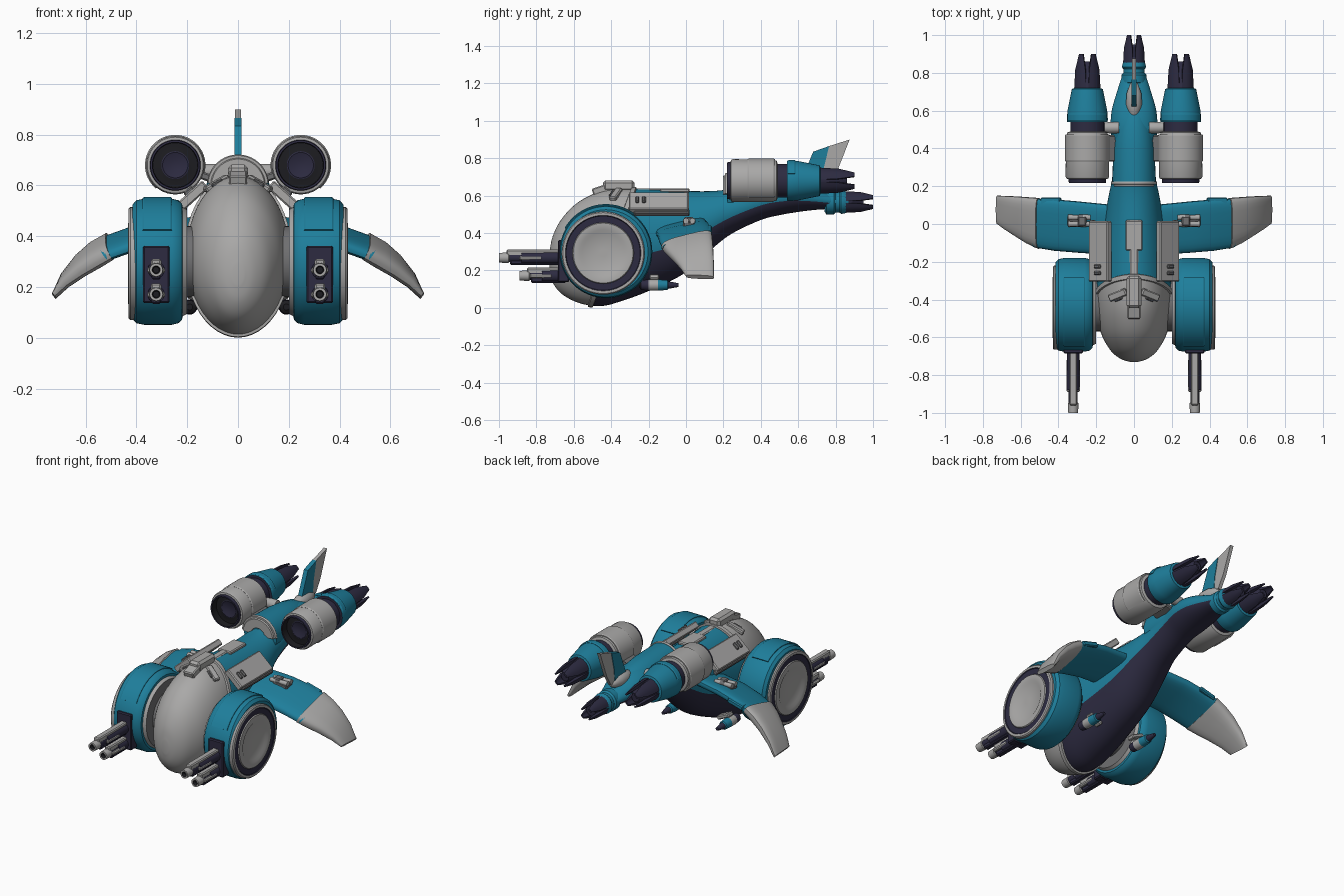
import bpy, bmesh, math
from mathutils import Vector, Matrix

if "Cube" in bpy.data.objects:
    bpy.data.objects.remove(bpy.data.objects["Cube"])

# Flat colours
def material(name, rgb):
    m = bpy.data.materials.new(name)
    m.diffuse_color = (*rgb, 1)
    m.use_nodes = True
    m.node_tree.nodes["Principled BSDF"].inputs["Base Color"].default_value = m.diffuse_color
    return m
MATS = [material("light grey", (.40, .395, .39)), material("teal", (.013, .21, .33)),
        material("dark navy", (.026, .024, .053)), material("gunmetal", (.16, .16, .165)),
        material("near black", (.012, .012, .015))]
GREY, TEAL, NAVY, METAL, BLACK = range(5)

def finish(bm, name, mirror=True):
    bmesh.ops.recalc_face_normals(bm, faces=bm.faces)
    for f in bm.faces:
        f.smooth = True
    for e in bm.edges:
        e.smooth = e.calc_face_angle(0) < math.radians(32)
    me = bpy.data.meshes.new(name)
    bm.to_mesh(me)
    bm.free()
    ob = bpy.data.objects.new(name, me)
    bpy.context.collection.objects.link(ob)
    for m in MATS:
        me.materials.append(m)
    if mirror:
        mod = ob.modifiers.new("mirror", 'MIRROR')
        mod.use_mirror_merge = False
    return ob

def loft(rings, mat):
    """Skin closed rings of equal length, capped at both ends."""
    bm = bmesh.new()
    vs = [[bm.verts.new(p) for p in r] for r in rings]
    n = len(rings[0])
    for i in range(len(vs) - 1):
        for j in range(n):
            k = (j + 1) % n
            bm.faces.new((vs[i][j], vs[i][k], vs[i+1][k], vs[i+1][j])).material_index = mat(i, j)
    bm.faces.new(vs[0]).material_index = mat(0, 0)
    bm.faces.new(vs[-1]).material_index = mat(len(vs) - 1, 0)
    return bm

def spin_point(axis, c, pos, r, a):
    u, v = r * math.cos(a), r * math.sin(a)
    return (pos, c[0] + u, c[1] + v) if axis == 'X' else (c[0] + u, pos, c[1] + v)

def lathe(name, axis, c, prof, mirror=True, n=48):
    rings = [[spin_point(axis, c, p, r, 2 * math.pi * k / n) for k in range(n)] for p, r, _ in prof]
    return finish(loft(rings, lambda i, j: prof[i][2]), name, mirror)

def arc_plate(name, axis, c, p0, p1, r0, r1, a0, a1, mat, mirror=True, n=20):
    prof = [(p0, r0), (p0, r1 - .004), (p0 + .006, r1), (p1 - .006, r1), (p1, r1 - .004), (p1, r0)]
    angs = [math.radians(a0 + (a1 - a0) * k / n) for k in range(n + 1)]
    return finish(loft([[spin_point(axis, c, p, r, a) for p, r in prof] for a in angs],
                       lambda i, j: mat), name, mirror)

def box(name, c, size, mat, roty=0, rotx=0, rotz=0, bevel=.006, mirror=True):
    bm = bmesh.new()
    bmesh.ops.create_cube(bm, size=1, matrix=Matrix.Diagonal((*size, 1)))
    bmesh.ops.bevel(bm, geom=bm.edges[:], offset=min(bevel, min(size) * .3), segments=1, affect='EDGES')
    rot = [Matrix.Rotation(math.radians(a), 4, ax) for a, ax in ((rotz, 'Z'), (roty, 'Y'), (rotx, 'X'))]
    bm.transform(Matrix.Translation(c) @ rot[0] @ rot[1] @ rot[2])
    for f in bm.faces:
        f.material_index = mat
    return finish(bm, name, mirror)

def prism(name, pts, t, mat):
    rings = [[(x, y, z) for y, z in pts] for x in (-t, t)]
    return finish(loft(rings, lambda i, j: mat), name, False)

def claws(name, c, y0, y1, r0, r1, mirror):
    for k in range(4):                                   # tapering exhaust prongs
        a = math.pi / 4 + k * math.pi / 2
        rings = []
        for y, r, w, t in ((y0, r0, .7, .02), (y0 * .45 + y1 * .55, r0 * .93, .62, .02), (y1, r1, .3, .01)):
            angs = [a + w * s for s in (-1, -.5, 0, .5, 1)]
            rings.append([spin_point('Y', c, y, r, b) for b in angs]
                         + [spin_point('Y', c, y, r - t, b) for b in reversed(angs)])
        finish(loft(rings, lambda i, j: NAVY), f"{name}_{k+1}", mirror)

# Hull: lofted stations of (y, half width, bottom z, top z)
ST = [(-.73, .022, .21, .29), (-.718, .062, .15, .365), (-.69, .105, .10, .435), (-.65, .138, .064, .495),
      (-.59, .17, .033, .555), (-.52, .19, .014, .598), (-.44, .2, .011, .628), (-.35, .2, .035, .638),
      (-.2, .183, .09, .634), (0, .16, .19, .625), (.15, .134, .325, .625), (.25, .115, .4, .64),
      (.4, .113, .47, .68), (.5, .124, .496, .69), (.6, .118, .513, .675), (.7, .09, .525, .64), (.8, .058, .53, .605)]
def catmull(pts, sub=4):
    out, P = [], [Vector(p) for p in pts]
    for i in range(len(P) - 1):
        a, b, c, d = P[max(i-1, 0)], P[i], P[i+1], P[min(i+2, len(P)-1)]
        for s in range(sub):
            t = s / sub
            out.append(.5 * (2*b + (c-a)*t + (2*a-5*b+4*c-d)*t*t + (3*b-a-3*c+d)*t**3))
    return out + [P[-1]]
rings = []
for y, w, zb, zt in catmull(ST):
    rings.append([(w * math.cos(k * math.pi / 24), y, (zb + zt) / 2 + (zt - zb) / 2 * math.sin(k * math.pi / 24))
                  for k in range(48)])
bm = loft(rings, lambda i, j: NAVY if 26 <= j < 46 else TEAL)
nrm = Vector((0, 1, -.37))
for off in (0, .03):                                     # canopy and rim cut lines
    bmesh.ops.bisect_plane(bm, geom=bm.verts[:] + bm.edges[:] + bm.faces[:], dist=1e-5,
                           plane_co=(0, -.53 + off, 0), plane_no=nrm)
rim = []
for f in bm.faces:
    m = f.calc_center_median()
    d = m.y + .53 - .37 * m.z
    if d < .03:
        f.material_index = GREY
        if d > 0:
            rim.append(f)
bmesh.ops.recalc_face_normals(bm, faces=bm.faces)
bmesh.ops.inset_region(bm, faces=rim, thickness=.003, depth=.01, use_even_offset=True)
finish(bm, "hull_and_canopy", False)

# Tail nozzle and fin
lathe("tail_nozzle", 'Y', (0, .566), [(.74, .05, TEAL), (.75, .066, TEAL), (.79, .066, TEAL), (.80, .056, TEAL),
      (.82, .056, TEAL), (.83, .064, TEAL), (.85, .06, TEAL), (.87, .048, NAVY), (.95, .032, NAVY)], False)
claws("tail_claw", (0, .566), .85, 1.0, .058, .042, False)
prism("fin_front", [(.6, .64), (.68, .835), (.765, .865), (.735, .74), (.73, .62)], .014, TEAL)
prism("fin_rear", [(.73, .66), (.735, .74), (.765, .865), (.875, .9), (.81, .735), (.765, .66)], .011, GREY)
lathe("fin_base", 'Y', (0, .655), [(.55, .008, GREY), (.57, .026, GREY), (.63, .042, GREY), (.69, .04, GREY),
      (.74, .022, GREY), (.76, .006, GREY)], False, 24)

# Raised hump between the engines with a stepped grey lip, and pylons
for i, (y0, y1, r) in enumerate(((.198, .212, .108), (.208, .226, .122))):
    arc_plate(f"arch_band_{i+1}", 'Y', (0, .6), y0, y1, .05, r, 5, 175, GREY, False)
lathe("rear_hump", 'Y', (0, .602), [(.222, .114, TEAL), (.4, .11, TEAL), (.5, .1, TEAL), (.6, .075, TEAL), (.64, .055, TEAL)], False)
lathe("engine_pylon", 'X', (.51, .655), [(.08, .03, GREY), (.13, .03, GREY), (.18, .024, GREY)], n=20)
box("pylon_fairing", (.115, .4, .63), (.09, .14, .03), METAL, roty=-20)

# Engines
EC = (.247, .68)
lathe("engine", 'Y', EC, [(.27, .02, NAVY), (.26, .05, NAVY), (.262, .055, BLACK), (.262, .088, BLACK),
      (.218, .09, NAVY), (.218, .098, NAVY), (.238, .1, GREY), (.24, .11, GREY), (.25, .115, GREY),
      (.46, .113, GREY), (.485, .106, GREY), (.49, .09, NAVY), (.54, .09, NAVY), (.54, .106, TEAL),
      (.55, .109, TEAL), (.6, .105, TEAL), (.715, .082, TEAL), (.72, .066, NAVY), (.82, .046, NAVY), (.86, .026, NAVY)])
arc_plate("engine_casing_plate", 'Y', EC, .33, .475, .1, .119, -50, 200, GREY, n=40)
arc_plate("engine_teal_plate", 'Y', EC, .545, .585, .09, .112, 20, 160, TEAL)
claws("engine_claw", EC, .715, .9, .07, .05, True)

# Wheel-shaped side pods with layered discs
PC = (-.428, .3)
lathe("side_pod", 'X', PC, [(.2, .15, METAL), (.2, .205, GREY), (.218, .215, TEAL), (.22, .228, TEAL),
      (.235, .242, TEAL), (.26, .248, TEAL), (.37, .248, TEAL), (.4, .242, TEAL), (.415, .225, TEAL)], n=64)
DC = (-.443, .293)
lathe("pod_disc", 'X', DC, [(.4, .222, GREY), (.424, .222, GREY), (.43, .216, GREY), (.43, .202, NAVY),
      (.426, .198, NAVY), (.426, .164, GREY), (.432, .16, GREY), (.432, .125, GREY), (.424, .112, GREY),
      (.424, .02, GREY)], n=64)
arc_plate("pod_top_panel", 'X', PC, .26, .375, .24, .255, 55, 150, TEAL)
lathe("pod_axle", 'X', PC, [(.1, .14, METAL), (.21, .14, METAL)])
box("gun_mount", (.322, -.655, .25), (.105, .06, .225), NAVY)

# Forward guns, two per pod
for tag, y, z in (("upper", -1.0, .268), ("lower", -.89, .172)):
    lathe(f"{tag}_gun", 'Y', (.322, z), [(y + .02, .012, BLACK), (y, .016, GREY), (y, .026, GREY), (y + .05, .028, GREY),
          (y + .055, .024, NAVY), (y + .12, .024, NAVY), (y + .12, .033, NAVY), (-.64, .034, NAVY)], n=20)
    box(f"{tag}_gun_cover", (.322, (y - .63) / 2, z + .026), (.04, -.71 - y, .034), GREY)
    box(f"{tag}_gun_rail", (.322, (y - .58) / 2, z - .024), (.036, -.70 - y, .028), NAVY)
    box(f"{tag}_gun_side", (.322, (y - .66) / 2, z - .002), (.07, .12, .022), GREY)

# Drooping wings: stations of (x, centre z, front y, back y, thickness, tilt)
def wing(name, stations, mat):
    rings = []
    for x, z, yf, yb, t, tilt in stations:
        ring = []
        for k in range(24):
            a = k * math.pi / 12
            u = math.copysign(abs(math.cos(a)) ** .6, math.cos(a))
            v = math.copysign(abs(math.sin(a)) ** .7, math.sin(a))
            y = (yf + yb) / 2 + (yb - yf) / 2 * u
            ring.append((x + v * t * (.25 if x < .52 else .4), y, z + tilt * u + v * t / 2))
        rings.append(ring)
    finish(loft(rings, lambda i, j: mat), name)
wing("wing_inner", [(.1, .435, -.165, .1, .06, .03), (.3, .415, -.152, .12, .06, .03), (.42, .387, -.142, .13, .056, .032),
                    (.525, .35, -.125, .135, .05, .032)], TEAL)
wing("wing_tip", [(.505, .36, -.132, .138, .066, .034), (.56, .328, -.105, .142, .062, .032), (.62, .285, -.068, .146, .054, .026),
                  (.68, .228, -.03, .149, .042, .012), (.724, .165, 0, .15, .02, -.004)], GREY)
box("wing_rear_flap", (.44, .12, .412), (.11, .04, .03), TEAL, roty=15)

# Wing-top turrets
box("turret_base", (.3, .015, .447), (.1, .06, .034), METAL, roty=6)
box("turret_head", (.275, .015, .468), (.045, .05, .035), METAL)
for y in (0, .035):
    lathe("turret_barrel", 'X', (y, .466), [(.23, .013, GREY), (.27, .016, METAL), (.3, .013, GREY), (.35, .015, GREY)], n=14)

# Belly guns under the hull
lathe("belly_gun", 'Y', (.19, .122), [(-.25, .012, BLACK), (-.24, .026, NAVY), (-.2, .03, GREY), (-.15, .03, TEAL),
      (-.1, .026, TEAL), (-.095, .02, NAVY), (-.04, .01, NAVY)], n=20)
box("belly_gun_strut", (.155, -.17, .15), (.09, .05, .025), GREY, roty=-25)

# Shoulder plates, spine panel and canopy top block
box("shoulder_plate", (.178, -.145, .56), (.135, .32, .04), GREY, roty=42)
for y in (-.225, -.26):
    box("shoulder_vent", (.188, y, .572), (.045, .02, .036), METAL, roty=42)
box("shoulder_rail", (.218, -.13, .508), (.03, .3, .03), METAL, roty=42)
box("spine_panel", (0, -.06, .628), (.09, .16, .022), GREY, mirror=False)
box("spine_strip", (0, -.21, .628), (.045, .16, .02), GREY, mirror=False)
box("canopy_block", (0, -.36, .652), (.078, .17, .06), GREY, mirror=False, bevel=.014)
box("canopy_nose_block", (0, -.45, .63), (.07, .1, .046), GREY, rotx=18, mirror=False)
box("canopy_bracket", (.085, -.375, .607), (.11, .04, .025), GREY, roty=28, rotz=-22)
box("canopy_bracket_slot", (.08, -.398, .607), (.05, .014, .022), METAL, roty=28, rotz=-22)
